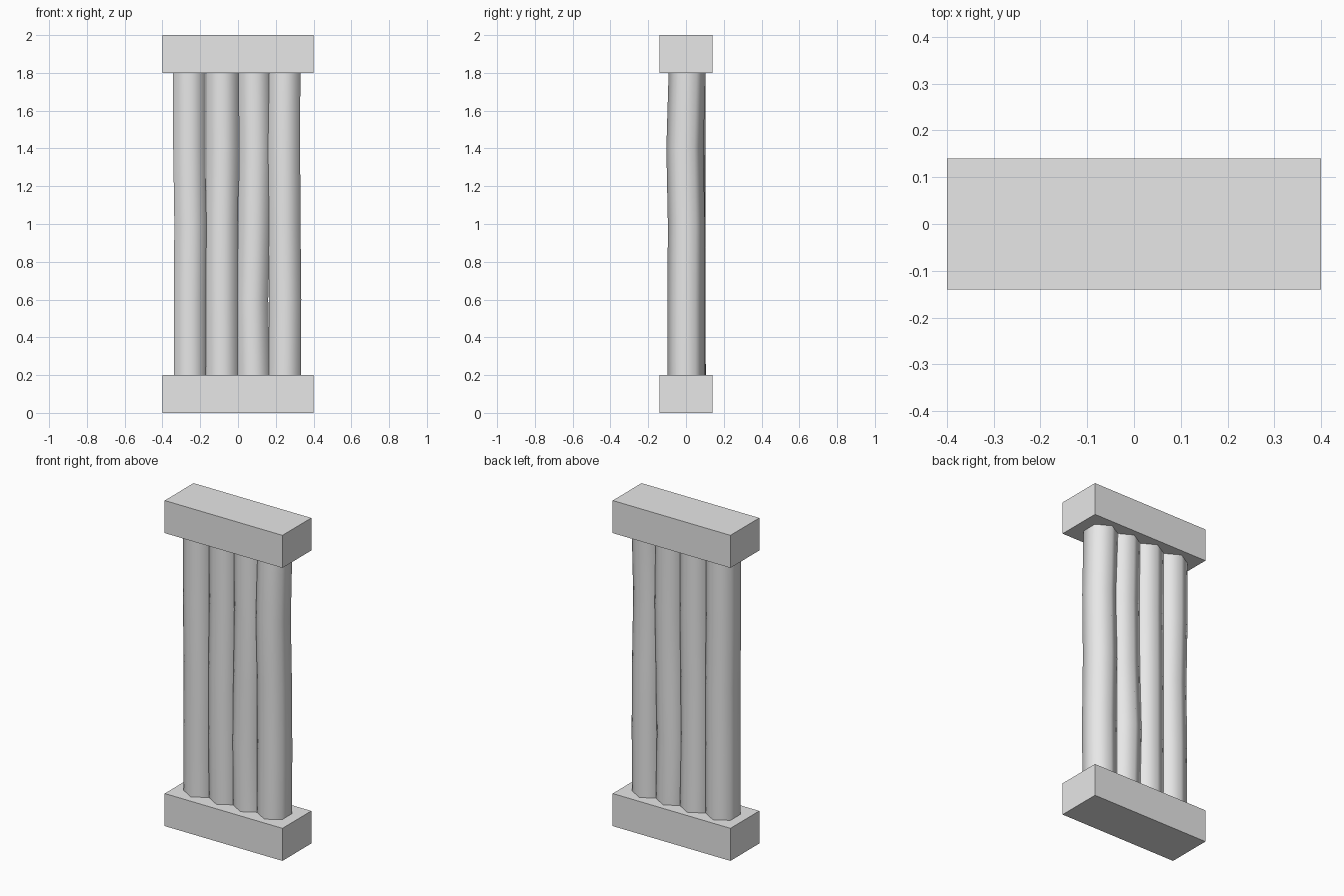
import bpy
import bmesh
from math import sin, cos, radians

default_cube = bpy.data.objects.get("Cube")
if default_cube:
    bpy.data.objects.remove(default_cube)

grey = bpy.data.materials.new("plain grey")
grey.use_nodes = True
grey.diffuse_color = (0.8, 0.8, 0.8, 1)
grey.node_tree.nodes["Principled BSDF"].inputs["Base Color"].default_value = (0.8, 0.8, 0.8, 1)


def finish(bm, name):
    bmesh.ops.recalc_face_normals(bm, faces=bm.faces)
    mesh = bpy.data.meshes.new(name)
    bm.to_mesh(mesh)
    bm.free()
    mesh.materials.append(grey)
    obj = bpy.data.objects.new(name, mesh)
    bpy.context.collection.objects.link(obj)
    return obj


def slab(name, z):
    bm = bmesh.new()
    bmesh.ops.create_cube(bm, size=1)
    bmesh.ops.scale(bm, vec=(0.8, 0.28, 0.2), verts=bm.verts)
    bmesh.ops.translate(bm, vec=(0, 0, z), verts=bm.verts)
    return finish(bm, name)


def column(name, x, sway):
    """Six-sided shaft whose centre drifts a little at each level."""
    bm = bmesh.new()
    rings = []
    for level, (dx, dy) in enumerate(sway):
        z = 0.2 + level * 1.6 / (len(sway) - 1)
        rings.append([bm.verts.new((x + dx + 0.098 * cos(radians(30 + 60 * i)),
                                    dy + 0.098 * sin(radians(30 + 60 * i)), z))
                      for i in range(6)])
    for low, high in zip(rings, rings[1:]):
        for i in range(6):
            j = (i + 1) % 6
            bm.faces.new((low[i], low[j], high[j], high[i])).smooth = True
    # Flat ends meet the slabs
    bm.faces.new(rings[0])
    bm.faces.new(rings[-1])
    return finish(bm, name)


# Base and capping slabs
slab("base_slab", 0.1)
slab("top_slab", 1.9)

# Row of four gently wavering columns, from the model's right to its left
column("column_outer_right", -0.255,
       [(0, 0.005), (0, 0.005), (0.003, 0.002), (-0.003, 0.004), (-0.003, 0.005)])
column("column_inner_right", -0.085,
       [(0.002, 0.007), (0, 0.004), (0, 0.004), (0.004, 0.006), (0.002, 0.006)])
column("column_inner_left", 0.083,
       [(0, 0.004), (-0.008, 0.006), (0.003, 0.003), (0.008, 0.004), (0.003, 0.006)])
column("column_outer_left", 0.248,
       [(0, 0), (0.002, 0), (-0.002, 0.002), (-0.004, -0.006), (-0.003, 0.006)])
